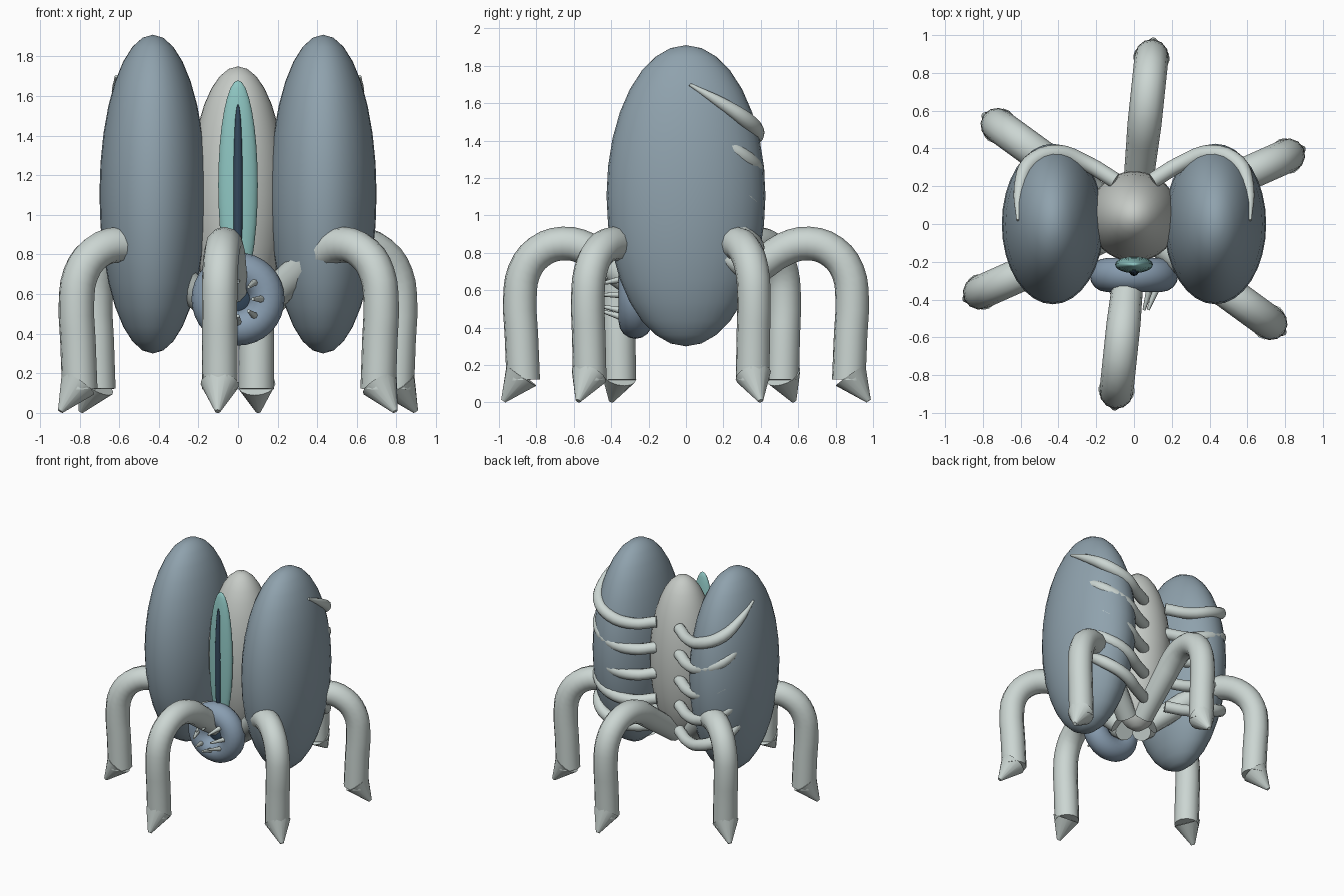
import bpy, math
from mathutils import Vector

if "Cube" in bpy.data.objects:
    bpy.data.objects.remove(bpy.data.objects["Cube"])


def material(name, rgb):
    m = bpy.data.materials.new(name)
    m.diffuse_color = (*rgb, 1)
    m.use_nodes = True
    m.node_tree.nodes["Principled BSDF"].inputs["Base Color"].default_value = m.diffuse_color
    return m


SLATE = material("slate_blue", (0.275, 0.36, 0.418))
STEEL = material("steel_blue", (0.25, 0.34, 0.44))
PALE = material("pale_grey", (0.60, 0.67, 0.645))
STONE = material("stone_grey", (0.57, 0.60, 0.57))
TEAL = material("soft_teal", (0.275, 0.57, 0.545))
DARK = material("dark_navy", (0.034, 0.065, 0.107))


def finish(name, mat, angle=50):
    ob = bpy.context.object
    ob.name = name
    ob.data.materials.clear()
    ob.data.materials.append(mat)
    bpy.ops.object.transform_apply(location=False, rotation=True, scale=True)
    bpy.ops.object.shade_smooth_by_angle(angle=math.radians(angle))
    return ob


def ellipsoid(name, loc, radii, mat, segments=32, rings=16):
    bpy.ops.mesh.primitive_uv_sphere_add(segments=segments, ring_count=rings, location=loc)
    bpy.context.object.scale = radii
    return finish(name, mat)


def cone(name, start, end, r1, r2, mat, sides=16):
    a, b = Vector(start), Vector(end)
    bpy.ops.mesh.primitive_cone_add(vertices=sides, radius1=r1, radius2=r2,
                                    depth=(b - a).length, location=(a + b) / 2)
    bpy.context.object.rotation_euler = (b - a).to_track_quat('Z', 'Y').to_euler()
    return finish(name, mat)


def tube(name, points, radii, mat, steps=4):
    """Capped round tube through the points, with its own radius at each one."""
    cu = bpy.data.curves.new(name, 'CURVE')
    cu.dimensions = '3D'
    cu.bevel_depth = 1.0
    cu.bevel_resolution = 4
    cu.resolution_u = steps
    cu.use_fill_caps = True
    sp = cu.splines.new('BEZIER')
    sp.bezier_points.add(len(points) - 1)
    for bp, p, r in zip(sp.bezier_points, points, radii):
        bp.co = p
        bp.radius = r
        bp.handle_left_type = bp.handle_right_type = 'AUTO'
    ob = bpy.data.objects.new(name, cu)
    bpy.context.collection.objects.link(ob)
    bpy.ops.object.select_all(action='DESELECT')
    ob.select_set(True)
    bpy.context.view_layer.objects.active = ob
    bpy.ops.object.convert(target='MESH')
    return finish(name, mat)


# Central body with the front window and its slit
ellipsoid("body", (0, 0.04, 1.1), (0.24, 0.24, 0.65), STONE)
ellipsoid("front_window", (0, -0.215, 1.15), (0.1, 0.045, 0.53), TEAL)
ellipsoid("window_slit", (0, -0.25, 1.12), (0.025, 0.025, 0.44), DARK, 16, 16)

# Side lobes and the ribs wrapping round their backs
RIB = [(0.10, 0.23, 1.42), (0.25, 0.32, 1.40), (0.41, 0.375, 1.44),
       (0.55, 0.32, 1.51), (0.605, 0.19, 1.60), (0.615, 0.02, 1.70)]
RIB_RADII = [0.042, 0.042, 0.045, 0.045, 0.032, 0.008]
for side, s in (("left", -1), ("right", 1)):
    ellipsoid(f"{side}_lobe", (s * 0.43, 0, 1.105), (0.27, 0.425, 0.805), SLATE)
    for i in range(5):
        pts = [(s * x, y, z - 0.205 * i) for x, y, z in RIB]
        tube(f"{side}_rib_{i + 1}", pts, RIB_RADII, PALE)

# Round mouth: ring, dark throat and forward teeth
bpy.ops.mesh.primitive_torus_add(major_radius=0.145, minor_radius=0.09, major_segments=32,
                                 minor_segments=16, location=(0, -0.27, 0.575),
                                 rotation=(math.pi / 2, 0, 0))
finish("mouth_ring", STEEL)
ellipsoid("throat", (0, -0.26, 0.575), (0.09, 0.035, 0.09), DARK, 24, 12)
for i in range(8):
    a = i * math.tau / 8
    c, s = math.cos(a), math.sin(a)
    cone(f"tooth_{i + 1}", (0.12 * c, -0.34, 0.575 + 0.12 * s),
         (0.075 * c, -0.455, 0.575 + 0.085 * s), 0.019, 0.008, PALE, 8)

# Six arched legs with pointed feet, evenly spread
LEG = [(0.12, 0.52), (0.40, 0.73), (0.53, 0.82), (0.66, 0.85), (0.79, 0.805),
       (0.87, 0.70), (0.893, 0.56), (0.885, 0.36), (0.875, 0.12)]
for i in range(6):
    a = math.radians(24 + 60 * i)

    def place(r, z):
        return (r * math.cos(a), r * math.sin(a), z)

    tube(f"leg_{i + 1}", [place(r, z) for r, z in LEG],
         [0.075, 0.085] + [0.09] * 7, PALE, 3)
    cone(f"foot_{i + 1}", place(0.885, 0.145), place(0.982, 0.008), 0.097, 0.014, PALE, 16)
